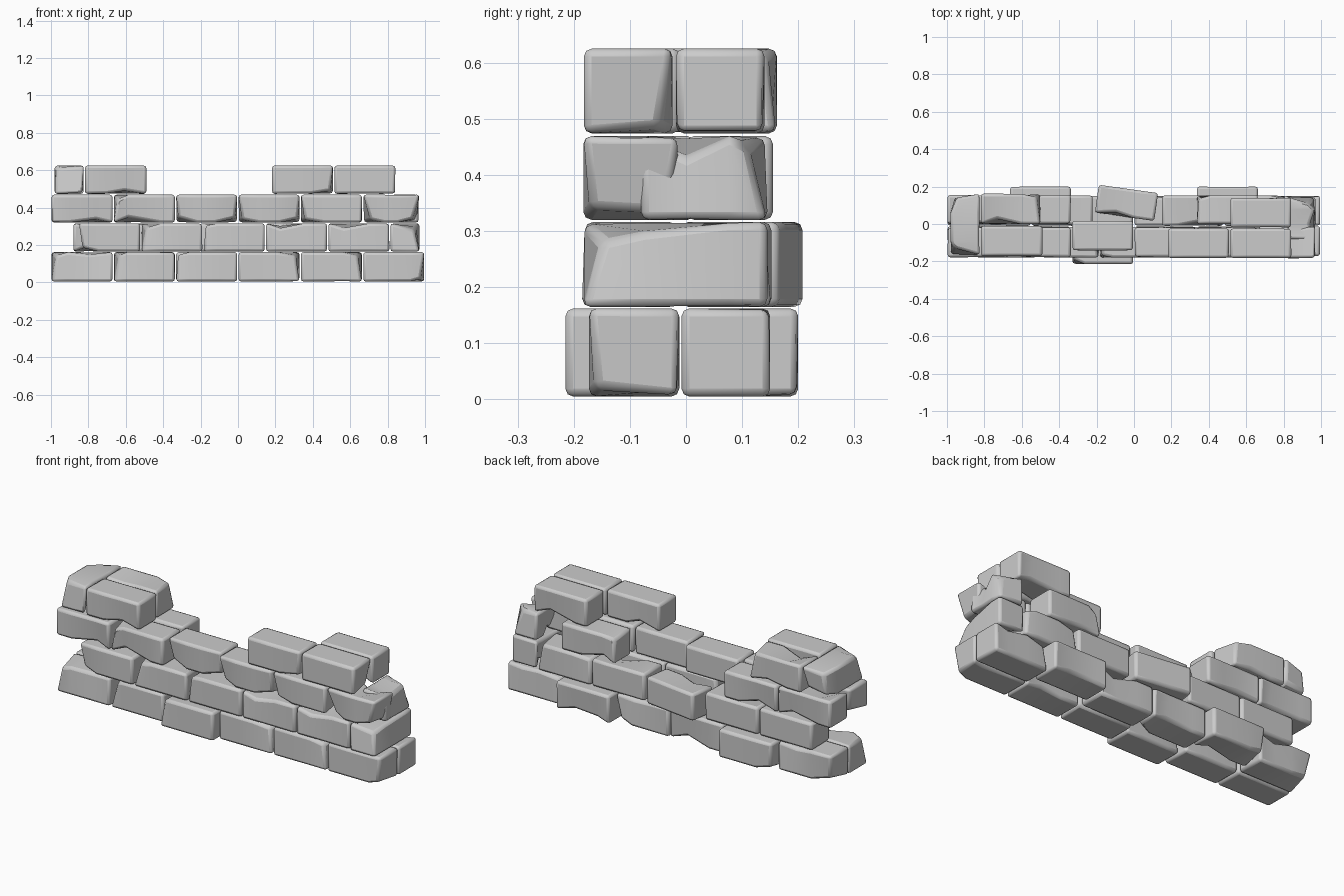
import bpy, bmesh, math, random
from mathutils import Vector, Matrix

random.seed(7)
cube = bpy.data.objects.get("Cube")
if cube:
    bpy.data.objects.remove(cube, do_unlink=True)

stone = bpy.data.materials.new("grey_stone")
stone.use_nodes = True
stone.diffuse_color = (0.6, 0.6, 0.6, 1)
stone.node_tree.nodes["Principled BSDF"].inputs["Base Color"].default_value = (0.6, 0.6, 0.6, 1)

# Bottom and top height of each course
COURSES = [(0.005, 0.162), (0.165, 0.316), (0.32, 0.469), (0.474, 0.625)]


def brick(name, course, x0, x1, y0, y1, chips=2, depth=0.03, turn=0):
    """A worn block: sliced along its length, with some rim points knocked inwards."""
    z0, z1 = COURSES[course]
    size = Vector((x1 - x0, y1 - y0, z1 - z0))
    bm = bmesh.new()
    bmesh.ops.create_cube(bm, size=1, matrix=Matrix.Diagonal(size).to_4x4())
    axis = 0 if size.x > size.y else 1
    normal = Vector((1, 0, 0)) if axis == 0 else Vector((0, 1, 0))
    for part in (-0.2, 0.2):
        at = normal * size[axis] * (part + random.uniform(-0.1, 0.1))
        bmesh.ops.bisect_plane(bm, geom=bm.verts[:] + bm.edges[:] + bm.faces[:],
                               plane_co=at, plane_no=normal)
    for v in random.sample(bm.verts[:], chips):
        for i in range(3):
            if abs(v.co[i]) > size[i] * 0.49:
                v.co[i] -= math.copysign(random.uniform(0.3, 1) * depth, v.co[i])
    bmesh.ops.triangulate(bm, faces=[f for f in bm.faces if len(f.verts) > 4])
    mesh = bpy.data.meshes.new(name)
    bm.to_mesh(mesh)
    bm.free()
    mesh.materials.append(stone)
    obj = bpy.data.objects.new(name, mesh)
    bpy.context.collection.objects.link(obj)
    obj.location = ((x0 + x1) / 2, (y0 + y1) / 2, (z0 + z1) / 2)
    obj.rotation_euler.z = math.radians(turn)
    bevel = obj.modifiers.new("worn_edges", "BEVEL")
    bevel.width = 0.014
    bevel.segments = 2
    bevel.limit_method = "ANGLE"
    bevel.angle_limit = math.radians(35)
    bpy.ops.object.select_all(action="DESELECT")
    obj.select_set(True)
    bpy.context.view_layer.objects.active = obj
    bpy.ops.object.shade_smooth_by_angle(angle=math.radians(40))


def row(name, course, start, count, y0, y1, shifts=(), skip=()):
    """A run of equal bricks; shifts pushes chosen ones out of line."""
    shifts = dict(shifts)
    for i in range(count):
        if i not in skip:
            x = start + i / 3
            s = shifts.get(i, 0)
            brick(f"{name}_{i + 1}", course, x, x + 0.326, y0 + s, y1 + s)


# Bottom course: two full rows with a few bricks pushed out
row("base_front_brick", 0, -0.997, 6, -0.173, -0.012, {2: -0.042})
row("base_back_brick", 0, -0.997, 6, -0.008, 0.15, {1: 0.05, 4: 0.05})

# Second course: offset by half, closed by a cross brick on the right
row("second_front_brick", 1, -0.85, 5, -0.18, -0.015)
row("second_back_brick", 1, -0.88, 2, -0.01, 0.152)
brick("second_back_turned_brick", 1, -0.2, 0.12, 0.038, 0.188, 1, 0.02, -8)
row("second_back_right_brick", 1, 0.15, 2, -0.01, 0.152)
brick("second_end_brick", 1, 0.815, 0.97, -0.185, 0.145, 4, 0.04)

# Third course: the back row is broken open in the middle
row("third_front_brick", 2, -0.997, 5, -0.178, -0.018, {2: 0.035})
row("third_back_brick", 2, -0.997, 5, 0.0, 0.155, skip=(2, 3))
brick("third_corner_brick", 2, 0.67, 0.97, -0.183, -0.01, 4, 0.04)
brick("third_corner_back_brick", 2, 0.82, 0.965, -0.08, 0.145, 3, 0.04)

# Top course: only the two ends remain
brick("top_left_end_brick", 3, -0.98, -0.825, -0.165, 0.165, 5, 0.045)
brick("top_left_front_brick", 3, -0.818, -0.49, -0.172, -0.01)
brick("top_left_back_brick", 3, -0.818, -0.5, 0.0, 0.162, 3)
row("top_right_front_brick", 3, 0.182, 2, -0.182, -0.024)
brick("top_right_back_brick", 3, 0.515, 0.84, -0.018, 0.14)
